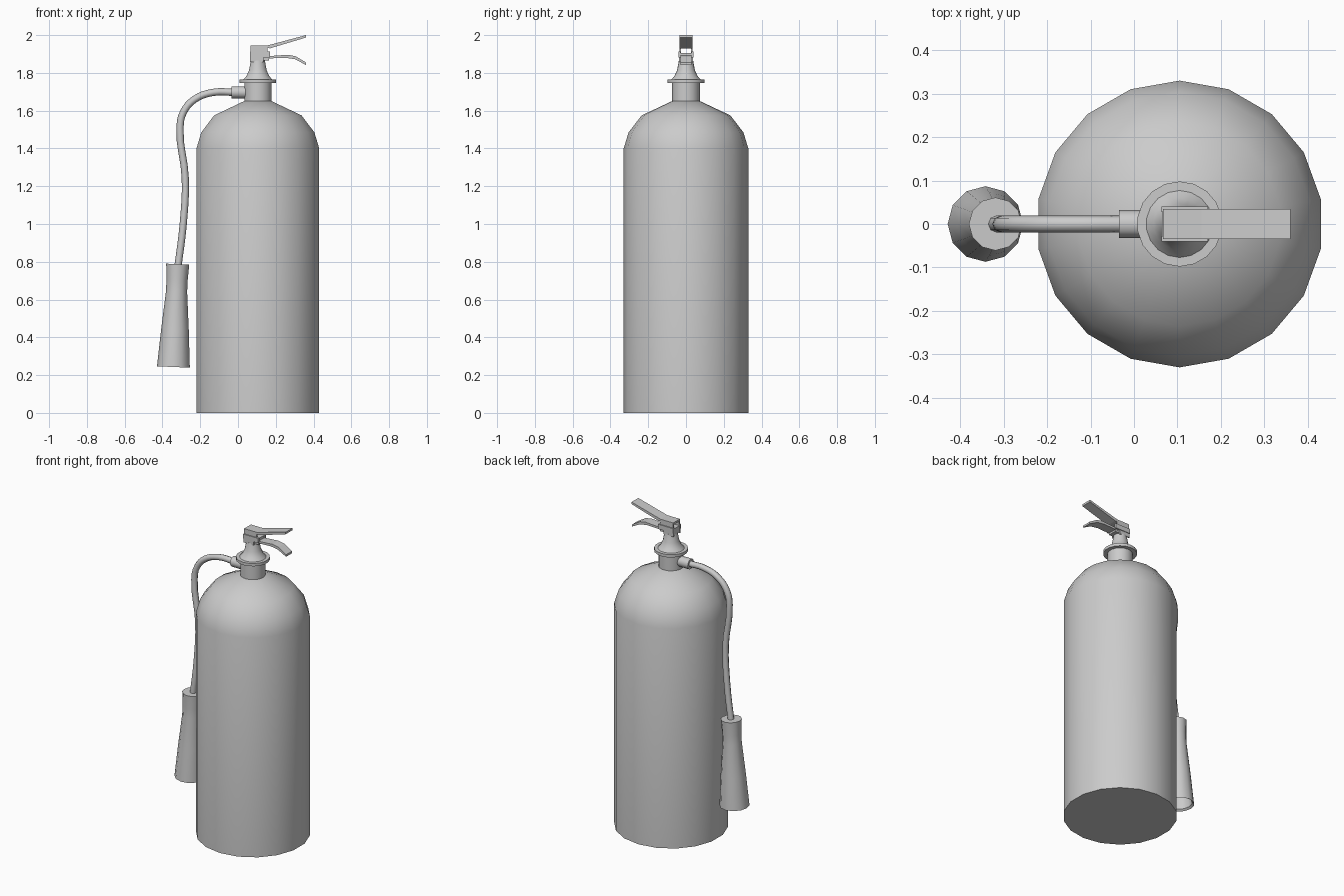
import bpy, bmesh, math
from mathutils import Matrix, Vector

cube = bpy.data.objects.get("Cube")
if cube:
    bpy.data.objects.remove(cube, do_unlink=True)

grey = bpy.data.materials.new("plain grey")
grey.use_nodes = True
grey.diffuse_color = (0.6, 0.6, 0.6, 1)
grey.node_tree.nodes["Principled BSDF"].inputs["Base Color"].default_value = (0.6, 0.6, 0.6, 1)

AXIS = 0.105  # x position of the cylinder axis


def finish(name, bm, smooth=None):
    bmesh.ops.recalc_face_normals(bm, faces=bm.faces)
    mesh = bpy.data.meshes.new(name)
    bm.to_mesh(mesh)
    bm.free()
    mesh.materials.append(grey)
    obj = bpy.data.objects.new(name, mesh)
    bpy.context.collection.objects.link(obj)
    if smooth:
        bpy.ops.object.select_all(action="DESELECT")
        obj.select_set(True)
        bpy.context.view_layer.objects.active = obj
        bpy.ops.object.shade_smooth_by_angle(angle=math.radians(smooth))
    return obj


def lathe(name, profile, sides, matrix, smooth=35):
    """Spin (radius, height) points about z, closing both ends."""
    bm = bmesh.new()
    rings = []
    for r, z in profile:
        ring = []
        for i in range(sides):
            a = math.pi / 2 + math.tau * i / sides
            ring.append(bm.verts.new(matrix @ Vector((r * math.cos(a), r * math.sin(a), z))))
        rings.append(ring)
    for low, high in zip(rings, rings[1:]):
        for i in range(sides):
            j = (i + 1) % sides
            bm.faces.new((low[i], low[j], high[j], high[i]))
    bm.faces.new(rings[0])
    bm.faces.new(rings[-1])
    return finish(name, bm, smooth)


def slab(name, outline, y0, y1):
    """Extrude an (x, z) outline from y0 to y1."""
    bm = bmesh.new()
    face = bm.faces.new([bm.verts.new((x, y0, z)) for x, z in outline])
    out = bmesh.ops.extrude_face_region(bm, geom=[face])
    moved = [g for g in out["geom"] if isinstance(g, bmesh.types.BMVert)]
    bmesh.ops.translate(bm, verts=moved, vec=(0, y1 - y0, 0))
    return finish(name, bm)


def box(x0, x1, z0, z1):
    return [(x0, z0), (x1, z0), (x1, z1), (x0, z1)]


# Cylinder with domed shoulder
upright = Matrix.Translation((AXIS, 0, 0))
lathe("cylinder_body", [(0.33, 0), (0.33, 1.4), (0.304, 1.485), (0.235, 1.575), (0.075, 1.65)],
      18, upright)

# Neck, flange and flared valve stem
lathe("neck", [(0.073, 1.64), (0.073, 1.75)], 18, upright)
lathe("neck_flange", [(0.098, 1.747), (0.098, 1.765)], 18, upright)
lathe("valve_stem", [(0.078, 1.764), (0.06, 1.785), (0.047, 1.815), (0.038, 1.865)], 18, upright)

# Valve bracket: base, open cheeks and pivot pin
slab("valve_block", box(0.065, 0.165, 1.865, 1.905), -0.028, 0.028)
for side, tag in ((1, "left"), (-1, "right")):
    slab(tag + "_lever_cheek", box(0.067, 0.155, 1.90, 1.94), side * 0.027, side * 0.034)
    slab(tag + "_bracket_cheek", box(0.063, 0.17, 1.882, 1.912), side * 0.028, side * 0.04)
    slab(tag + "_bracket_foot", box(0.063, 0.135, 1.857, 1.884), side * 0.028, side * 0.036)

# Squeeze lever and carrying handle
slab("squeeze_lever", [(0.067, 1.932), (0.155, 1.932), (0.17, 1.93), (0.36, 1.987),
                       (0.36, 2.0), (0.155, 1.945), (0.067, 1.945)], -0.034, 0.034)
slab("carry_handle", [(0.15, 1.876), (0.25, 1.88), (0.30, 1.873), (0.36, 1.842),
                      (0.36, 1.855), (0.305, 1.888), (0.265, 1.896), (0.15, 1.888)], -0.03, 0.03)

# Hose collar lying along x
lathe("hose_collar", [(0.032, -0.034), (0.032, 0.045)], 12,
      Matrix.Translation((0, 0, 1.697)) @ Matrix.Rotation(math.pi / 2, 4, "Y"))

# Hose swept along a smooth path
curve = bpy.data.curves.new("hose_path", "CURVE")
curve.dimensions = "3D"
curve.bevel_depth = 0.019
curve.bevel_resolution = 2
curve.resolution_u = 4
path = [(-0.02, 1.697), (-0.13, 1.697), (-0.23, 1.66), (-0.29, 1.59), (-0.307, 1.51),
        (-0.279, 1.24), (-0.29, 1.0), (-0.32, 0.76)]
spline = curve.splines.new("BEZIER")
spline.bezier_points.add(len(path) - 1)
for point, (x, z) in zip(spline.bezier_points, path):
    point.co = (x, 0, z)
    point.handle_left_type = point.handle_right_type = "AUTO"
curve.use_fill_caps = True
source = bpy.data.objects.new("hose_path", curve)
bpy.context.collection.objects.link(source)
bpy.context.view_layer.update()
tube = bpy.data.meshes.new_from_object(source.evaluated_get(bpy.context.evaluated_depsgraph_get()))
bpy.data.objects.remove(source, do_unlink=True)
bm = bmesh.new()
bm.from_mesh(tube)
finish("hose", bm, 50)

# Discharge horn, hollow at the mouth and slightly tilted
horn = Matrix.Translation((-0.342, 0, 0.243)) @ Matrix.Rotation(0.042, 4, "Y")
lathe("discharge_horn", [(0.04, 0.5), (0.075, 0.01), (0.087, 0), (0.073, 0.2), (0.056, 0.4),
                         (0.056, 0.46), (0.061, 0.545)], 12, horn, 40)
